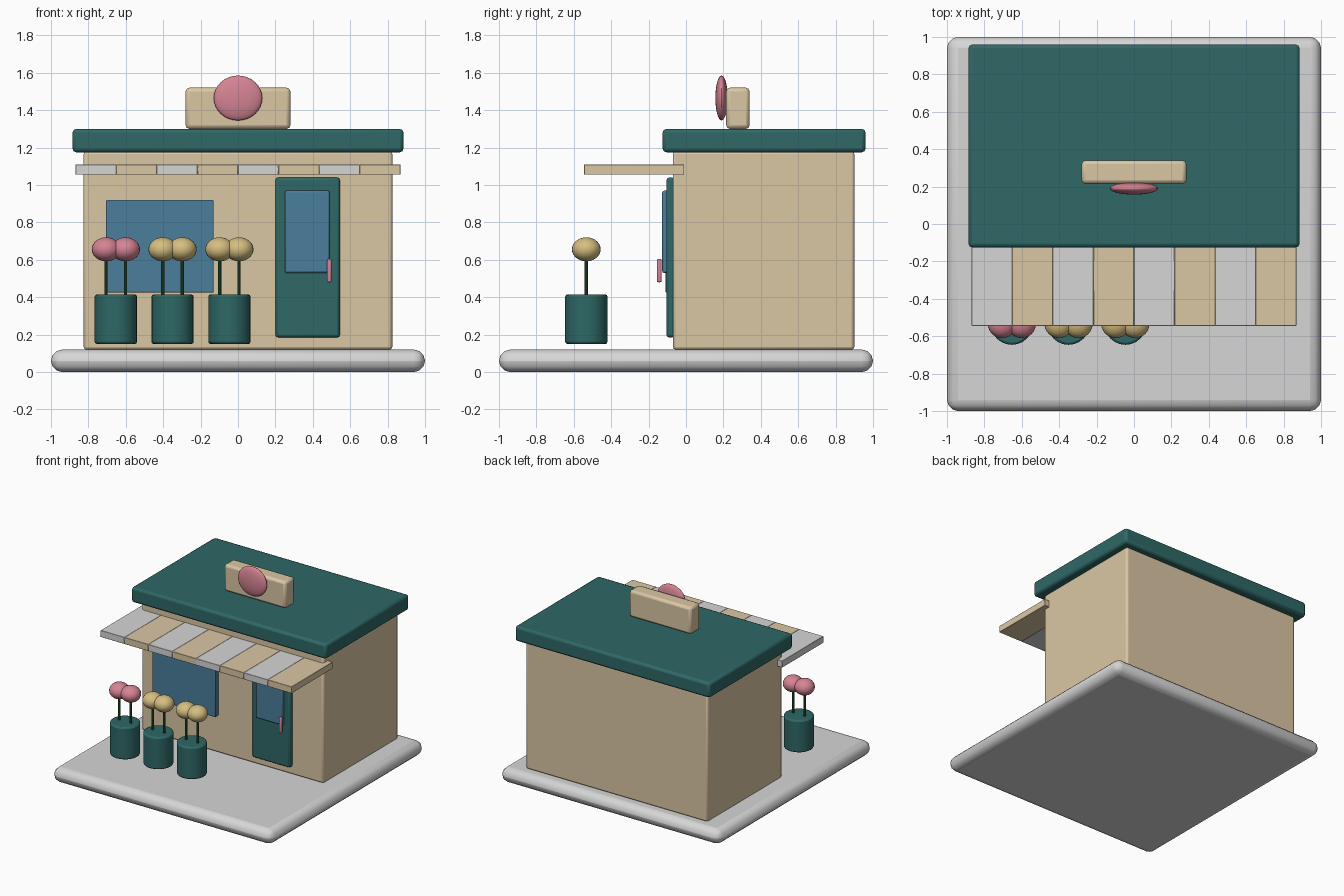
import bpy
import bmesh
from mathutils import Vector

cube = bpy.data.objects.get("Cube")
if cube:
    bpy.data.objects.remove(cube, do_unlink=True)


def material(name, rgb):
    # Colours are given as sRGB 0-255 and stored as linear values
    lin = [((c / 255 + 0.055) / 1.055) ** 2.4 for c in rgb] + [1]
    m = bpy.data.materials.new(name)
    m.use_nodes = True
    m.diffuse_color = lin
    m.node_tree.nodes["Principled BSDF"].inputs["Base Color"].default_value = lin
    return m


cream = material("cream", (219, 199, 164))
teal = material("teal", (46, 104, 102))
stone = material("pale grey", (214, 214, 214))
glass = material("window blue", (74, 126, 155))
pink = material("pink", (214, 132, 148))
yellow = material("yellow", (214, 190, 128))
stem_green = material("stem green", (44, 92, 52))


def finish(name, bm, mat, bevel=0, segments=2, angle=0.6):
    mesh = bpy.data.meshes.new(name)
    bm.to_mesh(mesh)
    bm.free()
    ob = bpy.data.objects.new(name, mesh)
    bpy.context.collection.objects.link(ob)
    mesh.materials.append(mat)
    if bevel:
        mod = ob.modifiers.new("bevel", 'BEVEL')
        mod.width, mod.segments = bevel, segments
        mod.limit_method, mod.angle_limit = 'ANGLE', angle
    bpy.ops.object.select_all(action='DESELECT')
    ob.select_set(True)
    bpy.context.view_layer.objects.active = ob
    bpy.ops.object.shade_smooth_by_angle(angle=0.6)
    return ob


def box(name, low, high, mat, bevel=0, segments=2):
    low, high = Vector(low), Vector(high)
    bm = bmesh.new()
    bmesh.ops.create_cube(bm, size=1)
    bmesh.ops.scale(bm, vec=high - low, verts=bm.verts)
    bmesh.ops.translate(bm, vec=(low + high) / 2, verts=bm.verts)
    return finish(name, bm, mat, bevel, segments)


def cylinder(name, x, y, bottom, top, radius, mat, sides, bevel=0):
    bm = bmesh.new()
    bmesh.ops.create_cone(bm, cap_ends=True, segments=sides, radius1=radius,
                          radius2=radius, depth=top - bottom)
    bmesh.ops.translate(bm, vec=(x, y, (top + bottom) / 2), verts=bm.verts)
    return finish(name, bm, mat, bevel, angle=1)


def ellipsoid(name, centre, radii, mat, u=24, v=14):
    bm = bmesh.new()
    bmesh.ops.create_uvsphere(bm, u_segments=u, v_segments=v, radius=1)
    bmesh.ops.scale(bm, vec=radii, verts=bm.verts)
    bmesh.ops.translate(bm, vec=centre, verts=bm.verts)
    return finish(name, bm, mat)


# Building
box("pavement", (-1, -1, 0), (1, 1, 0.12), stone, 0.06, 3)
box("walls", (-0.825, -0.07, 0.12), (0.825, 0.9, 1.18), cream, 0.015)
box("roof", (-0.885, -0.125, 1.175), (0.885, 0.96, 1.3), teal, 0.02)

# Roof sign
box("sign_board", (-0.28, 0.215, 1.3), (0.28, 0.34, 1.52), cream, 0.02)
ellipsoid("sign_disc", (0, 0.19, 1.465), (0.13, 0.033, 0.12), pink, 32, 16)

# Striped awning
stripes = 8
width = 1.736 / stripes
for i in range(stripes):
    x = -0.868 + i * width
    box(f"awning_stripe_{i + 1}", (x, -0.545, 1.055), (x + width, -0.01, 1.11),
        cream if i % 2 else stone, 0.002, 1)

# Window and door
box("shop_window", (-0.705, -0.11, 0.425), (-0.13, -0.06, 0.92), glass, 0.006)
box("door", (0.2, -0.105, 0.185), (0.545, -0.06, 1.04), teal, 0.015)
box("door_glass", (0.25, -0.127, 0.53), (0.49, -0.095, 0.97), glass, 0.01)
box("door_handle", (0.476, -0.156, 0.48), (0.5, -0.13, 0.605), pink, 0.008)

# Flower pots, each with two blooms
pot_y = -0.533
for i, (x, bloom) in enumerate([(-0.653, pink), (-0.35, yellow), (-0.046, yellow)], 1):
    cylinder(f"pot_{i}", x, pot_y, 0.15, 0.415, 0.113, teal, 24, 0.012)
    for side, dx in (("right", -0.052), ("left", 0.052)):
        cylinder(f"stem_{i}_{side}", x + dx, pot_y, 0.4, 0.62, 0.009, stem_green, 10)
        ellipsoid(f"flower_{i}_{side}", (x + dx, pot_y, 0.656),
                  (0.077, 0.077, 0.064), bloom)
